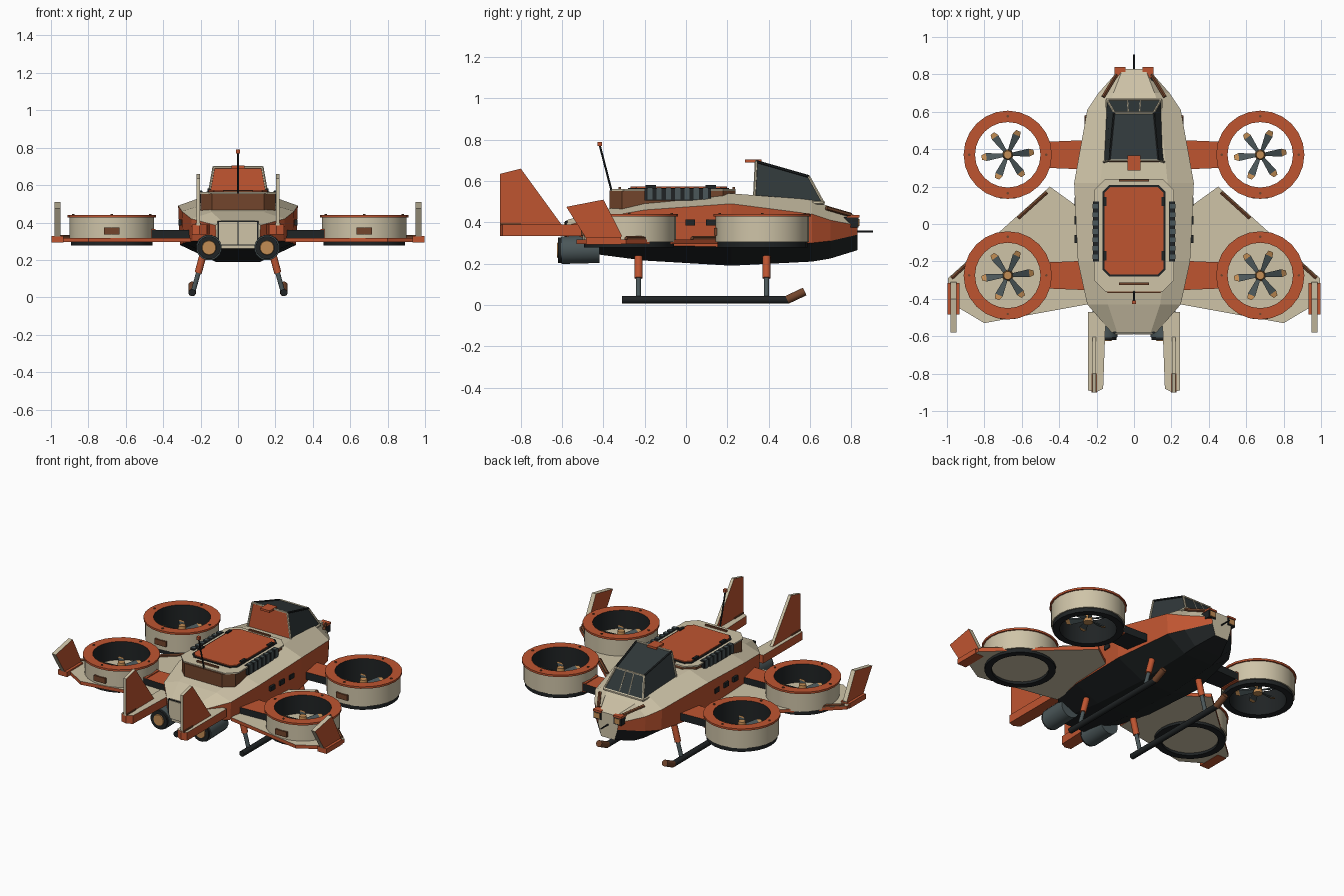
import bpy, bmesh, math
from mathutils import Vector

if "Cube" in bpy.data.objects:
    bpy.data.objects.remove(bpy.data.objects["Cube"], do_unlink=True)

COLOURS = {
    "cream": (0.62, 0.55, 0.39), "orange": (0.52, 0.09, 0.03),
    "black": (0.014, 0.017, 0.018), "grey": (0.07, 0.095, 0.10),
    "glass": (0.03, 0.04, 0.042), "brown": (0.17, 0.06, 0.025),
    "tan": (0.55, 0.27, 0.09),
}
MATS = {}
for key, rgb in COLOURS.items():
    m = bpy.data.materials.new(key)
    m.use_nodes = True
    m.diffuse_color = (*rgb, 1)
    m.node_tree.nodes["Principled BSDF"].inputs["Base Color"].default_value = (*rgb, 1)
    MATS[key] = m


def finish(name, bm, colour, smooth=False):
    """Colour is a name, or a rule taking a face and giving a name."""
    bmesh.ops.recalc_face_normals(bm, faces=bm.faces)
    bm.normal_update()
    mesh = bpy.data.meshes.new(name)
    names = list(COLOURS) if callable(colour) else [colour]
    for n in names:
        mesh.materials.append(MATS[n])
    if callable(colour):
        for f in bm.faces:
            f.material_index = names.index(colour(f))
    bm.to_mesh(mesh)
    bm.free()
    ob = bpy.data.objects.new(name, mesh)
    bpy.context.collection.objects.link(ob)
    if smooth:
        bpy.ops.object.select_all(action="DESELECT")
        ob.select_set(True)
        bpy.context.view_layer.objects.active = ob
        bpy.ops.object.shade_smooth_by_angle(angle=math.radians(35))
    return ob


def loft(name, rings, colour, smooth=False, closed=False):
    bm = bmesh.new()
    rows = [[bm.verts.new(p) for p in r] for r in rings]
    pairs = list(zip(rows, rows[1:])) + ([(rows[-1], rows[0])] if closed else [])
    n = len(rows[0])
    for a, b in pairs:
        for i in range(n):
            j = (i + 1) % n
            bm.faces.new((a[i], a[j], b[j], b[i]))
    if not closed:
        bm.faces.new(rows[0])
        bm.faces.new(rows[-1])
    return finish(name, bm, colour, smooth)


def slab(name, pts, z0, z1, colour):
    return loft(name, [[(x, y, z) for x, y in pts] for z in (z0, z1)], colour)


def fin(name, pts, x0, x1, colour):
    return loft(name, [[(x, y, z) for y, z in pts] for x in (x0, x1)], colour)


def box(name, c, size, colour):
    x, y, z = (s / 2 for s in size)
    pts = [(c[0] + i * x, c[1] + j * y) for i, j in ((-1, -1), (1, -1), (1, 1), (-1, 1))]
    return slab(name, pts, c[2] - z, c[2] + z, colour)


def rod(name, a, b, r, colour, sides=12, r2=None):
    a, b = Vector(a), Vector(b)
    q = (b - a).to_track_quat("Z", "Y")
    rings = []
    for p, rad in ((a, r), (b, r if r2 is None else r2)):
        rings.append([p + q @ Vector((rad * math.cos(t), rad * math.sin(t), 0))
                      for t in (math.tau * (i + .5) / sides for i in range(sides))])
    return loft(name, rings, colour, sides > 6)


def octagon(x, y0, y1, c):
    return [(-x + c, y0), (x - c, y0), (x, y0 + c), (x, y1 - c),
            (x - c, y1), (-x + c, y1), (-x, y1 - c), (-x, y0 + c)]


def edge_rule(axis, face, rim):
    return lambda f: face if abs(f.normal[axis]) > .7 else rim


# Fuselage: y, top half width, top z, half width, shoulder z, chine z, keel half width, keel z
STATIONS = [
    (-.58, .09, .41, .12, .385, .31, .09, .26),
    (-.43, .14, .455, .25, .42, .30, .12, .245),
    (-.20, .17, .50, .30, .46, .29, .12, .215),
    (.22, .18, .54, .32, .49, .28, .12, .19),
    (.61, .14, .51, .25, .44, .30, .11, .21),
    (.70, .11, .475, .19, .41, .31, .10, .225),
    (.83, .06, .43, .075, .385, .34, .05, .265),
]


def hull_rule(f):
    if abs(f.normal.y) > .9:
        return "cream"
    if f.normal.z < -.2:
        return "black"
    return "cream" if f.normal.z > .45 else "orange"


rings = []
for y, tw, zt, w, zu, zl, bw, zb in STATIONS:
    half = [(tw, zt), (w, zu), (w * .97, zl), (bw, zb)]
    rings.append([(x, y, z) for x, z in half] + [(-x, y, z) for x, z in reversed(half)])
loft("fuselage", rings, hull_rule)

# Rear doors
box("rear_door_frame", (0, -.58, .342), (.22, .012, .13), "black")
for s in (-1, 1):
    box("rear_door", (s * .052, -.586, .342), (.098, .008, .12), "cream")

# Roof deck and hatch
slab("deck_base", octagon(.20, -.37, .24, .06), .46, .555, "brown")
slab("deck_top", octagon(.215, -.36, .24, .06), .553, .562, "cream")
slab("hatch_seal", octagon(.168, -.28, .208, .035), .56, .567, "black")
slab("hatch", octagon(.158, -.27, .198, .03), .56, .573, "orange")
for y in (.232, -.32):
    box("deck_grip", (0, y, .565), (.16, .012, .014), "brown")
for s in (-1, 1):
    for y in (-.17, .12):
        box("hatch_hinge", (s * .155, y, .574), (.018, .05, .014), "black")
    box("roof_vent", (s * .203, -.04, .535), (.03, .32, .06), "black")
    for i in range(7):
        box("vent_slat", (s * .207, -.175 + i * .045, .54), (.03, .025, .06), "grey")

# Canopy with frame
bottom = [(-.165, .33, .50), (.165, .33, .50), (.145, .665, .495), (-.145, .665, .495)]
roof = [(-.13, .34, .695), (.13, .34, .695), (.105, .595, .622), (-.105, .595, .622)]
loft("canopy", [bottom, roof], lambda f: "orange" if f.normal.y < -.8 else "glass")
for i in range(4):
    rod("canopy_post", bottom[i], roof[i], .007, "cream", 6)
    rod("canopy_rail", roof[i], roof[(i + 1) % 4], .007, "black" if i % 2 else "cream", 6)
    rod("canopy_sill", bottom[i], bottom[(i + 1) % 4], .009, "cream", 6)
for s in (-1, 1):
    rod("windshield_bar", (s * .035, .66, .50), (s * .03, .595, .622), .004, "cream", 6)
box("canopy_latch", (0, .325, .697), (.07, .08, .014), "orange")

# Antennas
rod("antenna_mast", (0, -.36, .55), (0, -.417, .77), .005, "black", 6)
box("antenna_tip", (0, -.418, .78), (.02, .02, .02), "orange")
rod("nose_probe", (0, .82, .355), (0, .905, .355), .005, "black", 6)

# Duct profile: radius, height, colour of the band up to the next point
DUCT = [(.175, .278, "black"), (.218, .278, "black"), (.218, .305, "black"),
        (.226, .305, "cream"), (.226, .428, "orange"), (.236, .428, "orange"),
        (.236, .441, "orange"), (.175, .441, "black")]


def duct_rule(cx, cy):
    def rule(f):
        c = f.calc_center_median()
        r = math.hypot(c.x - cx, c.y - cy)
        if c.z > .427 and r > .19:
            return "orange"
        return "cream" if c.z > .304 and r > .2 else "black"
    return rule


def rotor(cx, cy):
    rings = []
    for i in range(24):
        t = math.tau * i / 24
        rings.append([(cx + r * math.cos(t), cy + r * math.sin(t), z) for r, z, _ in DUCT])
    loft("rotor_duct", rings, duct_rule(cx, cy), True, True)
    rod("rotor_hub", (cx, cy, .325), (cx, cy, .385), .03, "tan", 12, .022)
    for i in range(6):
        t = math.tau * (i + .1) / 6
        d, n = Vector((math.cos(t), math.sin(t), 0)), Vector((-math.sin(t), math.cos(t), 0))
        o = Vector((cx, cy, .35))
        for name, r0, r1, w0, w1, col in (("blade", .02, .115, .009, .021, "grey"),
                                          ("blade_tip", .115, .14, .021, .012, "tan")):
            sec = []
            for r, w in ((r0, w0), (r1, w1)):
                p, u, k = o + d * r, n * w + Vector((0, 0, w * .4)), Vector((0, 0, .004))
                sec.append([p + u + k, p - u + k, p - u - k, p + u - k])
            loft(name, sec, col)
    for i in range(4):
        t = math.tau * i / 4
        p = Vector((cx + .206 * math.cos(t), cy + .206 * math.sin(t), .437))
        rod("duct_bolt", p, p + Vector((0, 0, .009)), .007, "brown", 8)
    box("duct_plate", (cx, cy - .225, .355), (.085, .018, .036), "brown")


for s in (-1, 1):
    for cy in (.37, -.275):
        rotor(s * .675, cy)
        # Arm from hull to duct
        slab("rotor_arm", [(s * .22, cy - .08), (s * .46, cy - .07),
                           (s * .46, cy + .07), (s * .22, cy + .08)], .31, .36,
             lambda f: "orange" if f.normal.z > .7 else "black")
        box("arm_clamp", (s * .465, cy, .335), (.05, .14, .062), "orange")
        box("clamp_pin", (s * .47, cy, .368), (.012, .12, .01), "brown")

    # Wing, leading edge strips and winglet
    wing = [(.27, .07), (.45, .20), (.995, -.29), (.985, -.42), (.80, -.53), (.25, -.43)]
    slab("wing", [(s * x, y) for x, y in wing], .295, .318, edge_rule(2, "cream", "orange"))
    for a, b in (((.465, .17), (.62, .03)), ((.86, -.185), (.975, -.29))):
        rod("wing_strip", (s * a[0], a[1], .322), (s * b[0], b[1], .322), .011, "brown", 6)
    fin("winglet", [(-.31, .335), (-.40, .51), (-.58, .475), (-.47, .30), (-.33, .30)],
        s * .95, s * .98, edge_rule(0, "orange", "cream"))
    box("winglet_foot", (s * .965, -.40, .31), (.066, .17, .034), "orange")

    # Tail boom and fin
    slab("tail_boom", [(s * .15, -.47), (s * .245, -.47), (s * .245, -.89),
                       (s * .205, -.90), (s * .165, -.88)], .335, .39,
         lambda f: "cream" if f.normal.z > .7 else "orange")
    fin("tail_fin", [(-.60, .385), (-.80, .66), (-.90, .635), (-.90, .385)],
        s * .202, s * .222, edge_rule(0, "orange", "cream"))
    box("fin_base_strip", (s * .212, -.85, .392), (.03, .10, .012), "brown")

    # Engines
    ex = s * .155
    rod("engine", (ex, -.42, .27), (ex, -.605, .265), .068, "grey", 16)
    rod("engine_rim", (ex, -.60, .265), (ex, -.62, .265), .062, "black", 16)
    rod("engine_core", (ex, -.61, .265), (ex, -.626, .265), .042, "tan", 16, .036)

    # Landing skids
    rod("skid", (s * .245, -.31, .025), (s * .245, .50, .025), .019, "black")
    rod("skid_toe", (s * .245, .49, .025), (s * .245, .575, .065), .021, "brown")
    for y in (-.23, .39):
        rod("leg", (s * .24, y, .03), (s * .19, y, .21), .013, "grey")
        rod("leg_sleeve", (s * .213, y, .13), (s * .185, y, .235), .02, "orange")

    # Nose lamps and trim
    box("lamp_housing", (s * .075, .80, .40), (.056, .07, .05), "black")
    box("lamp", (s * .075, .835, .40), (.04, .01, .034), "tan")
    box("lamp_brow", (s * .075, .81, .43), (.06, .06, .012), "orange")
    rod("nose_strip", (s * .093, .80, .435), (s * .165, .68, .47), .011, "brown", 6)

    # Hull side panel
    for y in (-.08, .02, .12):
        box("hull_port", (s * .31, y, .40), (.018, .045, .03), "black")
